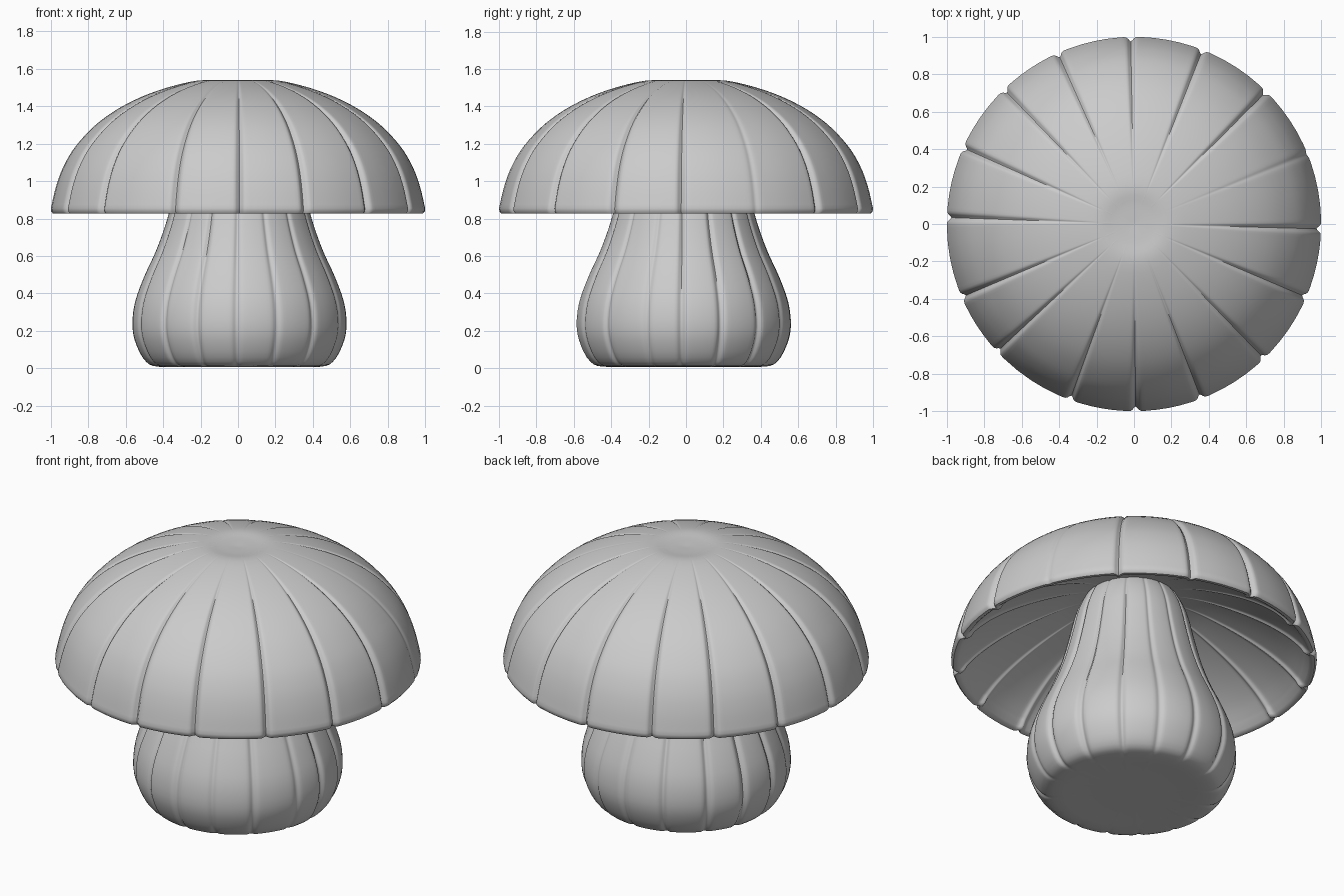
import bpy, bmesh, math, random

if "Cube" in bpy.data.objects:
    bpy.data.objects.remove(bpy.data.objects["Cube"])
random.seed(4)


def smooth_profile(pts, steps=4):
    # Catmull-Rom through (radius, height) points
    out = []
    for i in range(len(pts) - 1):
        p0, p1 = pts[max(i - 1, 0)], pts[i]
        p2, p3 = pts[i + 1], pts[min(i + 2, len(pts) - 1)]
        for s in range(steps):
            t = s / steps
            out.append(tuple(0.5 * (2 * b + (c - a) * t + (2 * a - 5 * b + 4 * c - d) * t * t
                                    + (3 * b - a - 3 * c + d) * t ** 3)
                             for a, b, c, d in zip(p0, p1, p2, p3)))
    return out + [pts[-1]]


def grooved_lathe(name, profile, angles, depths, width, fade, centre=(0, 0), inner_from=None):
    # Revolve a profile from pole to pole, pinching it inward at each groove angle
    offsets = [0, .5, 1, 1.6, 2.4, 3.5]
    cols = []
    n = len(angles)
    for i, a in enumerate(angles):
        b = angles[(i + 1) % n] + (360 if i == n - 1 else 0)
        a, b = math.radians(a), math.radians(b)
        for o in offsets:
            cols.append((a + o * width, depths[i] * math.exp(-o * o)))
        lo, hi = a + 3.5 * width, b - 3.5 * width
        cols += [(lo + (hi - lo) * k / 4, 0) for k in (1, 2, 3)]
        for o in reversed(offsets[1:]):
            cols.append((b - o * width, depths[(i + 1) % n] * math.exp(-o * o)))
    bm = bmesh.new()
    cx, cy = centre
    rings = []
    for i, (r, z) in enumerate(profile[1:-1], 1):
        f = min(1, max(0, (r - fade[0]) / (fade[1] - fade[0])))
        if inner_from and i >= inner_from:
            f *= .7
        rings.append([bm.verts.new((cx + (r - d * f) * math.cos(t),
                                    cy + (r - d * f) * math.sin(t), z)) for t, d in cols])
    m = len(cols)
    for u, v in zip(rings, rings[1:]):
        for j in range(m):
            k = (j + 1) % m
            bm.faces.new((u[j], u[k], v[k], v[j]))
    for ring, (r, z) in ((rings[0], profile[0]), (rings[-1], profile[-1])):
        pole = bm.verts.new((cx, cy, z))
        for j in range(m):
            bm.faces.new((ring[j], ring[(j + 1) % m], pole))
    bmesh.ops.recalc_face_normals(bm, faces=bm.faces)
    me = bpy.data.meshes.new(name)
    bm.to_mesh(me)
    bm.free()
    ob = bpy.data.objects.new(name, me)
    bpy.context.collection.objects.link(ob)
    me.shade_smooth()
    return ob


# Cap: hollow dome with sixteen radial grooves, outside and underneath
outer = smooth_profile([(0, 1.527), (.1, 1.532), (.22, 1.537), (.42, 1.487), (.6, 1.41),
                        (.75, 1.31), (.865, 1.19), (.932, 1.08), (.973, .97), (1, .855)])
rim = [(.998, .838), (.988, .826), (.97, .826), (.955, .838)]
inner = smooth_profile([(.93, .87), (.86, .94), (.76, 1.015), (.64, 1.085), (.5, 1.15),
                        (.35, 1.205), (.18, 1.24), (0, 1.25)])
cap_angles = [-1.5, 22, 45, 68.5, 91, 114, 134, 156, 178, 203, 223, 250, 270.5, 291, 314, 337]
cap_depths = [.024] * 16
cap_depths[1] = .006
grooved_lathe("mushroom_cap", outer + rim + inner, cap_angles, cap_depths, .016, (.1, .6),
              inner_from=len(outer) + len(rim))

# Stem: bulbous foot narrowing to a rounded tip inside the cap
stem = [(0, .012), (.25, .012), (.43, .008), (.5, .035), (.55, .12), (.573, .22), (.56, .35),
        (.51, .49), (.45, .62), (.405, .74), (.375, .84), (.345, .96), (.305, 1.12),
        (.235, 1.25), (.12, 1.33), (0, 1.35)]
stem_angles = [22.5 * i + random.uniform(-2.5, 2.5) for i in range(16)]
stem_depths = [random.uniform(.008, .02) for _ in range(16)]
grooved_lathe("mushroom_stem", smooth_profile(stem, 3), stem_angles, stem_depths,
              .03, (.1, .45), (.008, -.012))

for ob in bpy.context.collection.objects:
    ob.select_set(True)
    bpy.context.view_layer.objects.active = ob
bpy.ops.object.shade_smooth_by_angle(angle=math.radians(50))
